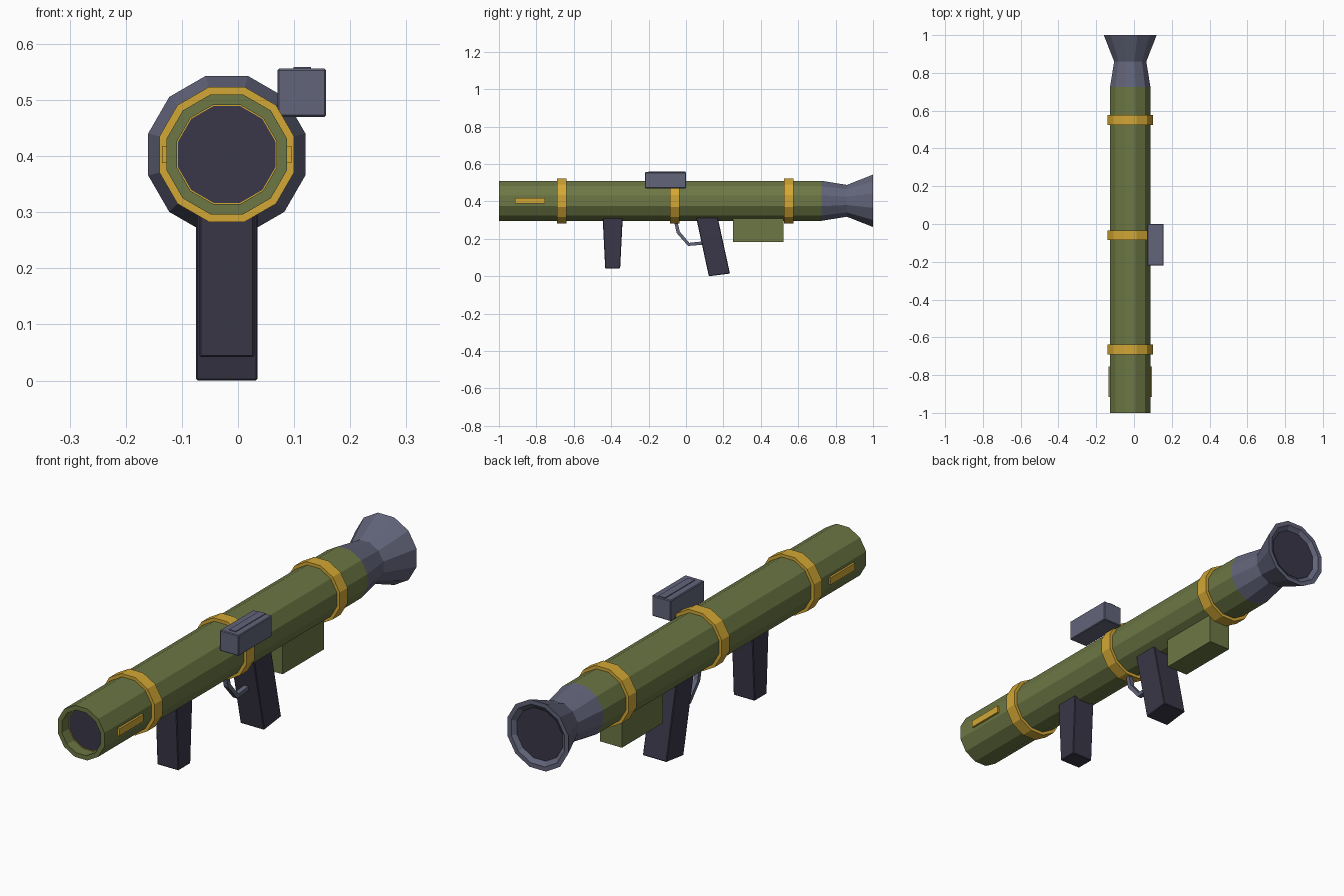
import bpy, bmesh, math
from mathutils import Vector

if "Cube" in bpy.data.objects:
    bpy.data.objects.remove(bpy.data.objects["Cube"], do_unlink=True)

AXIS_X, AXIS_Z, SIDES = -0.02, 0.403, 12


def material(name, rgb):
    m = bpy.data.materials.new(name)
    m.use_nodes = True
    m.diffuse_color = (*rgb, 1)
    m.node_tree.nodes["Principled BSDF"].inputs["Base Color"].default_value = (*rgb, 1)
    return m


green = material("olive green", (0.15, 0.184, 0.058))
gray = material("blue gray", (0.122, 0.128, 0.195))
yellow = material("golden yellow", (0.65, 0.39, 0.035))
dark = material("dark slate", (0.042, 0.038, 0.065))


def finish(name, bm, mat, bevel=0):
    bmesh.ops.recalc_face_normals(bm, faces=bm.faces[:])
    me = bpy.data.meshes.new(name)
    bm.to_mesh(me)
    bm.free()
    me.materials.append(mat)
    ob = bpy.data.objects.new(name, me)
    bpy.context.collection.objects.link(ob)
    if bevel:
        mod = ob.modifiers.new("soft edges", "BEVEL")
        mod.width, mod.segments = bevel, 1
    return ob


def lathe(name, profile, mat, closed=False):
    """Revolve (y, flat-to-centre radius) points around the tube axis."""
    bm = bmesh.new()
    rings = []
    for y, r in profile:
        r /= math.cos(math.pi / SIDES)
        angles = [(i + 0.5) * math.tau / SIDES for i in range(SIDES)]
        rings.append([bm.verts.new((AXIS_X + r * math.cos(a), y, AXIS_Z + r * math.sin(a)))
                      for a in angles])
    pairs = list(zip(rings, rings[1:])) + ([(rings[-1], rings[0])] if closed else [])
    for a, b in pairs:
        for i in range(SIDES):
            j = (i + 1) % SIDES
            bm.faces.new((a[i], a[j], b[j], b[i]))
    return finish(name, bm, mat)


def disc(name, y, r, mat):
    """Shallow closed plug filling an opening."""
    ob = lathe(name, [(y - 0.004, r), (y + 0.004, r)], mat)
    bm = bmesh.new()
    bm.from_mesh(ob.data)
    bmesh.ops.holes_fill(bm, edges=bm.edges[:])
    bmesh.ops.recalc_face_normals(bm, faces=bm.faces[:])
    bm.to_mesh(ob.data)
    bm.free()


def slab(name, outline, x0, x1, mat, bevel=0.003):
    """Extrude a (y, z) side outline between two x positions."""
    bm = bmesh.new()
    face = bm.faces.new([bm.verts.new((x0, y, z)) for y, z in outline])
    out = bmesh.ops.extrude_face_region(bm, geom=[face])
    moved = [v for v in out["geom"] if isinstance(v, bmesh.types.BMVert)]
    bmesh.ops.translate(bm, verts=moved, vec=(x1 - x0, 0, 0))
    return finish(name, bm, mat, bevel)


def rect(y0, y1, z0, z1):
    return [(y0, z0), (y1, z0), (y1, z1), (y0, z1)]


# Launch tube with its recessed mouth
lathe("tube", [(-0.95, 0.0885), (-1, 0.0885), (-1, 0.107), (0.725, 0.107)], green)
lathe("mouth_ring", [(-0.954, 0.0885), (-0.954, 0.0865), (-0.946, 0.0865), (-0.946, 0.0885)],
      yellow, closed=True)
disc("mouth_plug", -0.948, 0.087, dark)

# Rear nozzle
lathe("nozzle", [(0.725, 0.107), (0.86, 0.085), (1, 0.14), (1, 0.122), (0.985, 0.103)], gray)
disc("nozzle_plug", 0.984, 0.104, dark)

# Yellow bands
for label, y in (("front", -0.665), ("middle", -0.06), ("rear", 0.55)):
    a, b = y - 0.026, y + 0.026
    lathe(label + "_band", [(a, 0.1), (a, 0.12), (b, 0.12), (b, 0.1)], yellow, closed=True)

# Side stripes near the mouth
for label, side in (("left", 1), ("right", -1)):
    slab(label + "_stripe", rect(-0.915, -0.755, 0.388, 0.418),
         AXIS_X + side * 0.106, AXIS_X + side * 0.1155, yellow, 0)

# Grips
slab("front_grip", [(-0.432, 0.042), (-0.352, 0.042), (-0.338, 0.32), (-0.446, 0.32)],
     -0.069, 0.029, dark)
slab("rear_grip", [(0.122, 0.0), (0.235, 0.014), (0.168, 0.32), (0.053, 0.32)],
     -0.075, 0.035, dark)

# Lower housing
slab("lower_housing", rect(0.25, 0.52, 0.182, 0.32), -0.07, 0.03, green, 0)

# Trigger guard: a bent strip of constant thickness
path = [Vector(p) for p in ((-0.058, 0.31), (-0.042, 0.235), (0.014, 0.17), (0.1, 0.178))]
outer, inner = [], []
for i, p in enumerate(path):
    d = (path[min(i + 1, len(path) - 1)] - path[max(i - 1, 0)]).normalized()
    n = Vector((-d.y, d.x)) * 0.009
    outer.append(p - n)
    inner.append(p + n)
slab("trigger_guard", outer + inner[::-1], AXIS_X - 0.01, AXIS_X + 0.01, gray, 0)

# Sight block with a low ridge
slab("sight", rect(-0.22, 0, 0.47, 0.556), 0.07, 0.157, gray)
slab("sight_ridge", rect(-0.2, -0.004, 0.553, 0.559), 0.099, 0.13, gray, 0)
